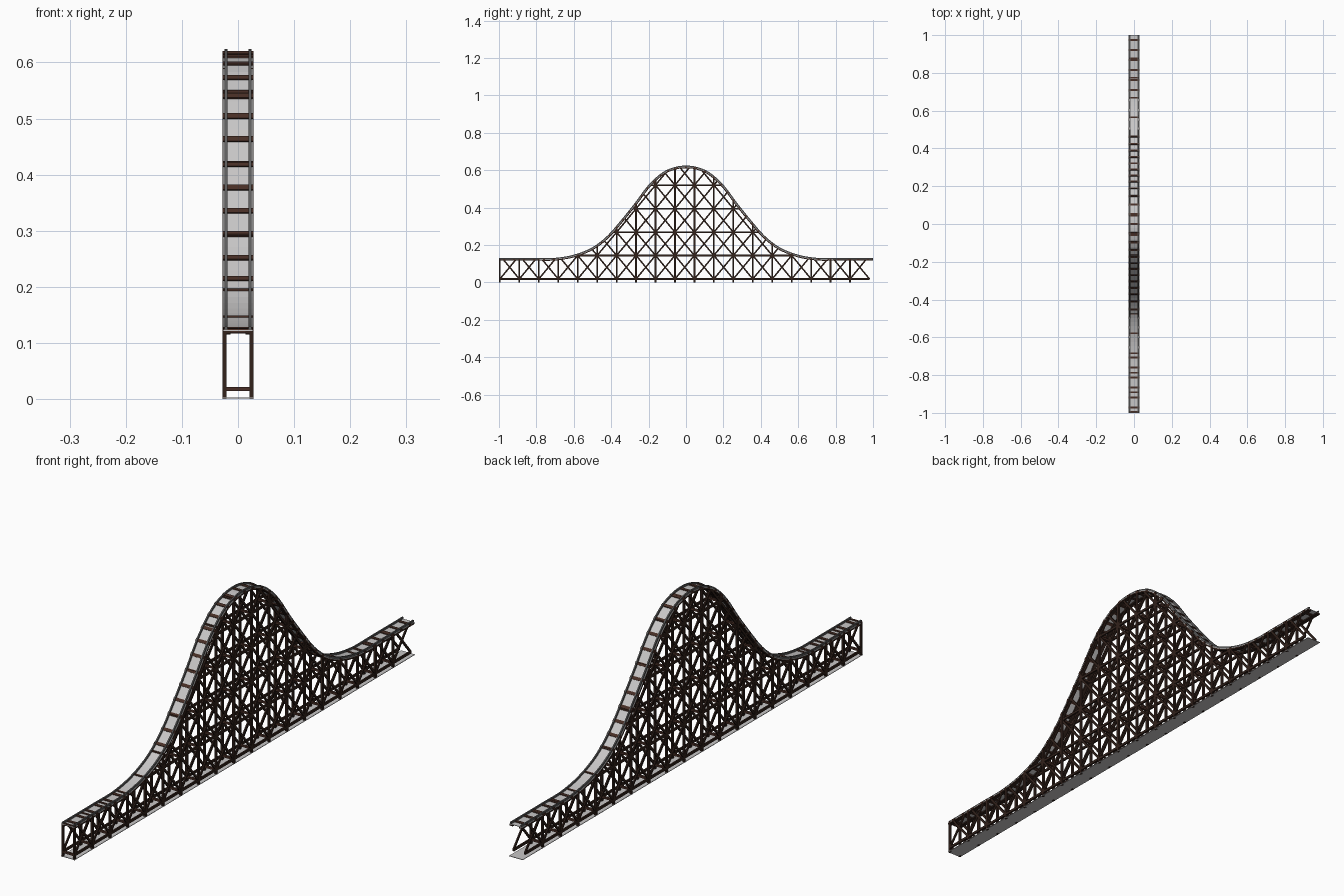
import bpy, bmesh, math
from mathutils import Vector

if "Cube" in bpy.data.objects:
    bpy.data.objects.remove(bpy.data.objects["Cube"])

def material(name, rgb):
    m = bpy.data.materials.new(name)
    m.diffuse_color = (*rgb, 1)
    m.use_nodes = True
    m.node_tree.nodes["Principled BSDF"].inputs["Base Color"].default_value = m.diffuse_color
    return m

WOOD = material("dark_wood", (0.032, 0.016, 0.011))
TIE = material("tie_brown", (0.065, 0.028, 0.019))
STEEL = material("rail_grey", (0.11, 0.11, 0.11))
PALE = material("pale_grey", (0.58, 0.57, 0.57))

# Half profile of the hill: (distance from centre, height of rail top)
PTS = [(0, .624), (.05, .619), (.12, .592), (.2, .522), (.275, .423), (.35, .330),
       (.42, .250), (.5, .188), (.6, .148), (.7, .131), (.8, .130), (1.0, .130)]

def slope(i):
    if i == 0 or i >= len(PTS) - 2:
        return 0
    a, b = PTS[i - 1], PTS[i + 1]
    return (b[1] - a[1]) / (b[0] - a[0])

def top(y):
    y = min(abs(y), 1)
    i = max(k for k in range(len(PTS) - 1) if PTS[k][0] <= y)
    (a, za), (b, zb) = PTS[i], PTS[i + 1]
    h = b - a
    t = (y - a) / h
    return ((2*t**3 - 3*t**2 + 1) * za + (t**3 - 2*t**2 + t) * h * slope(i)
            + (3*t**2 - 2*t**3) * zb + (t**3 - t**2) * h * slope(i + 1))

def tangent(y):
    return Vector((0, .004, top(y + .002) - top(y - .002))).normalized()

def at(x, y, drop):
    t = tangent(y)
    return Vector((x, y, top(y))) - Vector((0, -t.z, t.y)) * drop

def finish(name, bm, mat):
    bmesh.ops.recalc_face_normals(bm, faces=bm.faces)
    me = bpy.data.meshes.new(name)
    bm.to_mesh(me)
    bm.free()
    me.materials.append(mat)
    ob = bpy.data.objects.new(name, me)
    bpy.context.collection.objects.link(ob)
    return ob

def hull_box(bm, corners):
    v = [bm.verts.new(c) for c in corners]
    for f in ((0, 1, 2, 3), (4, 5, 6, 7), (0, 1, 5, 4), (1, 2, 6, 5), (2, 3, 7, 6), (3, 0, 4, 7)):
        bm.faces.new([v[i] for i in f])

def beam(bm, a, b, w, h):
    """Rectangular bar from a to b; w along x (or y for crossbars), h across."""
    a, b = Vector(a), Vector(b)
    d = (b - a).normalized()
    u = Vector((0, 1, 0)) if abs(d.x) > .9 else Vector((1, 0, 0))
    s = d.cross(u) * h / 2
    u = u * w / 2
    hull_box(bm, [p + q for p in (a, b) for q in (-u - s, u - s, u + s, -u + s)])

def sweep(name, strips, mat, n=96):
    """Rectangles (x0, x1, drop0, drop1) carried along the track."""
    bm = bmesh.new()
    for x0, x1, d0, d1 in strips:
        rings = []
        for i in range(n + 1):
            y = -1 + 2 * i / n
            rings.append([bm.verts.new(at(x, y, d)) for x, d in
                          ((x0, d0), (x1, d0), (x1, d1), (x0, d1))])
        for r, q in zip(rings, rings[1:]):
            for k in range(4):
                bm.faces.new((r[k], r[(k+1) % 4], q[(k+1) % 4], q[k]))
        bm.faces.new(rings[0])
        bm.faces.new(rings[-1])
    return finish(name, bm, mat)

# Track: rails, deck sheet, and bearers below
sweep("rails", [(s*.0215 - .0025, s*.0215 + .0025, 0, .007) for s in (-1, 1)], STEEL)
sweep("deck", [(-.0265, .0265, .007, .009)], PALE)
sweep("track_bearers", [(s*.020 - .007, s*.020 + .007, .009, .014) for s in (-1, 1)], WOOD)

# Ties at equal steps along the track, sunk below the deck in the two valleys
bm = bmesh.new()
y = -.972
while y < .995:
    t = tangent(y) * .0055
    low = .0085 if .48 < abs(y) < .70 else .004
    hull_box(bm, [at(x, y, d) + k * t for d in (low, .013)
                  for x, k in ((-.028, -1), (.028, -1), (.028, 1), (-.028, 1))])
    y += .053 * tangent(y).y
finish("ties", bm, TIE)

# Trestle support
STEP, N, X = .104, 19, .0238
LEVELS = [.018, .144, .268, .394, .520, .646]
ys = [-.995 + STEP * i for i in range(N + 1)]

def under(y):
    return top(y) - .010 / max(tangent(y).y, .5)

def clipped(f):
    """Longest part of the segment f(0..1) that lies under the track."""
    ok = [i / 60 for i in range(61) if f(i / 60)[1] <= under(f(i / 60)[0])]
    return (f(ok[0]), f(ok[-1])) if len(ok) > 5 else None

posts, braces, ledgers, cross = (bmesh.new() for _ in range(4))
for s in (-X, X):
    for y in ys[:-1]:
        beam(posts, (s, y, 0), (s, y, under(y)), .007, .009)
    for z in LEVELS[:-1]:
        span = clipped(lambda t: (ys[0] + t * (ys[-1] - ys[0]), z))
        if z > .02:
            e = 1.0
            while under(e) < z:
                e -= .004
            span = ((-e, z), (e, z))
        beam(ledgers, (s, *span[0]), (s, *span[1]), .006, .009)
    for a, b in zip(ys, ys[1:]):
        for lo, hi in zip(LEVELS, LEVELS[1:]):
            for p, q in ((a, b), (b, a)):
                seg = clipped(lambda t: (p + (q - p) * t, lo + (hi - lo) * t))
                if seg:
                    beam(braces, (s, *seg[0]), (s, *seg[1]), .005, .008)
for y in ys[:-1]:
    for z in LEVELS[:-1] + [under(y) + .002]:
        if z <= under(y) + .003:
            beam(cross, (-.027, y, z), (.027, y, z), .008, .007)
finish("posts", posts, WOOD)
finish("diagonal_braces", braces, WOOD)
finish("side_ledgers", ledgers, WOOD)
finish("crossbars", cross, TIE)

# Footing strip on the ground
bm = bmesh.new()
beam(bm, (0, -1, .002), (0, 1, .002), .056, .002)
finish("footing_strip", bm, PALE)
